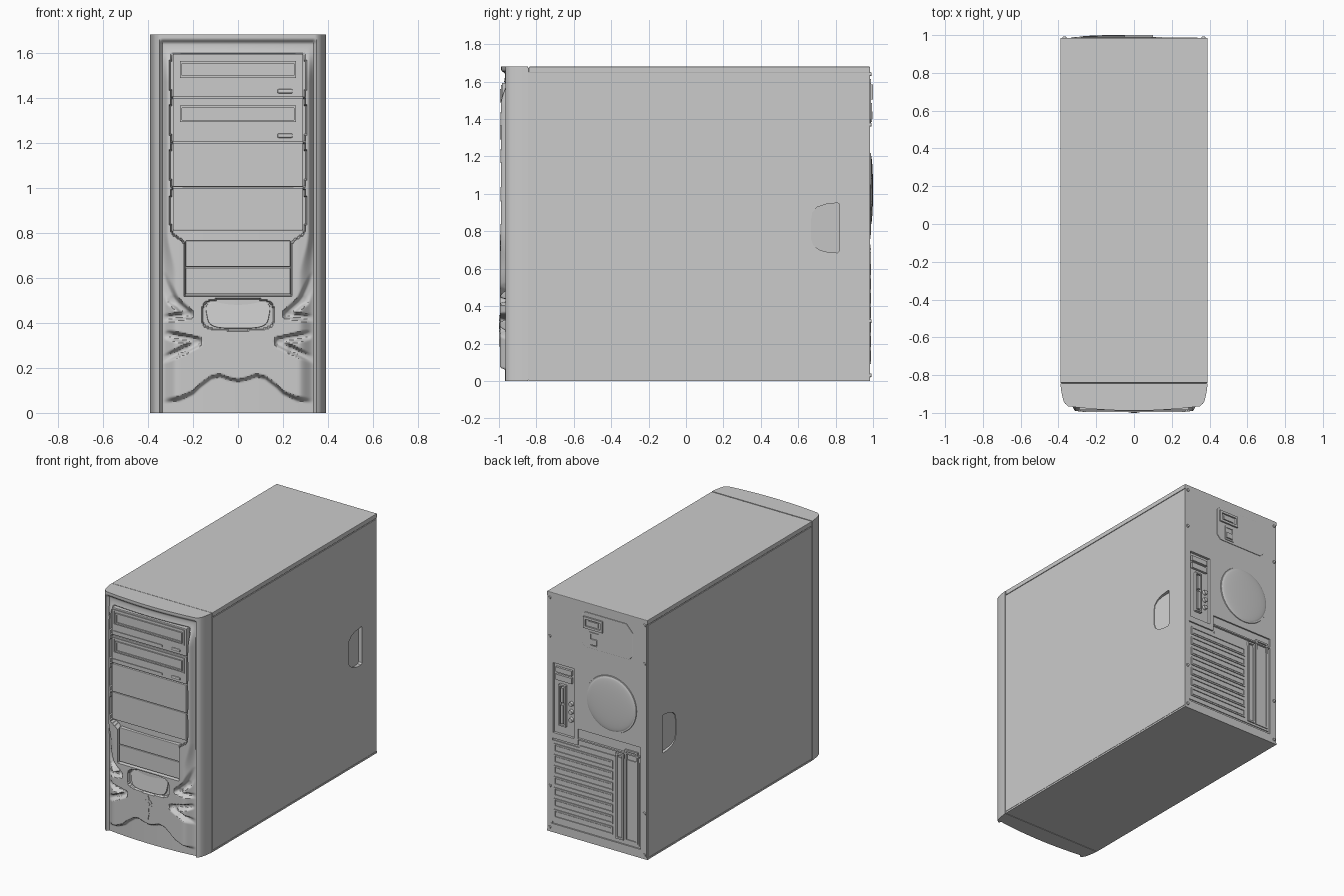
import bpy, bmesh, math
from mathutils import Vector, Matrix

if "Cube" in bpy.data.objects:
    bpy.data.objects.remove(bpy.data.objects["Cube"])


def make(name, bm, angle=None, bevel=0):
    bmesh.ops.recalc_face_normals(bm, faces=bm.faces)
    me = bpy.data.meshes.new(name)
    bm.to_mesh(me)
    bm.free()
    ob = bpy.data.objects.new(name, me)
    bpy.context.collection.objects.link(ob)
    if bevel:
        m = ob.modifiers.new("bevel", "BEVEL")
        m.width, m.segments, m.limit_method = bevel, 2, "ANGLE"
    if angle:
        bpy.ops.object.select_all(action="DESELECT")
        ob.select_set(True)
        bpy.context.view_layer.objects.active = ob
        bpy.ops.object.shade_smooth_by_angle(angle=math.radians(angle))
    return ob


def add_box(bm, x0, x1, y0, y1, z0, z1):
    c = Vector(((x0 + x1) / 2, (y0 + y1) / 2, (z0 + z1) / 2))
    s = Matrix.Diagonal((abs(x1 - x0), abs(y1 - y0), abs(z1 - z0), 1))
    bmesh.ops.create_cube(bm, size=1, matrix=Matrix.Translation(c) @ s)


def box(name, *b, bevel=0):
    bm = bmesh.new()
    add_box(bm, *b)
    return make(name, bm, bevel=bevel)


def frame(name, x0, x1, y0, y1, z0, z1, w):
    bm = bmesh.new()
    add_box(bm, x0, x0 + w, y0, y1, z0, z1)
    add_box(bm, x1 - w, x1, y0, y1, z0, z1)
    add_box(bm, x0 + w, x1 - w, y0, y1, z0, z0 + w)
    add_box(bm, x0 + w, x1 - w, y0, y1, z1 - w, z1)
    return make(name, bm)


def loft(name, a, b, bevel=0, angle=None):
    """Solid between two matching outlines."""
    bm = bmesh.new()
    va, vb = [bm.verts.new(p) for p in a], [bm.verts.new(p) for p in b]
    bm.faces.new(va)
    bm.faces.new(vb[::-1])
    for i in range(len(a)):
        j = (i + 1) % len(a)
        bm.faces.new((va[i], va[j], vb[j], vb[i]))
    return make(name, bm, angle, bevel)


def disc(name, x, z, r, y0, y1, n=24, r2=None):
    ring = [(math.cos(2 * math.pi * i / n), math.sin(2 * math.pi * i / n)) for i in range(n)]
    r2 = r if r2 is None else r2
    return loft(name, [(x + r * c, y0, z + r * s) for c, s in ring],
                [(x + r2 * c, y1, z + r2 * s) for c, s in ring], angle=30)


def cut(ob, cutter):
    cutter.hide_render = True
    cutter.display_type = "WIRE"
    m = ob.modifiers.new("cut", "BOOLEAN")
    m.operation, m.solver, m.object = "DIFFERENCE", "EXACT", cutter


def S(a, b, t):
    t = min(1, max(0, (t - a) / (b - a)))
    return t * t * (3 - 2 * t)


def interp(pts, x):
    for (x0, y0), (x1, y1) in zip(pts, pts[1:]):
        if x <= x1:
            return y0 + (y1 - y0) * (x - x0) / (x1 - x0)
    return pts[-1][1]


def seg_dist(p, a, b):
    p, a, b = Vector(p), Vector(a), Vector(b)
    t = max(0, min(1, (p - a).dot(b - a) / (b - a).length_squared))
    return (p - a - (b - a) * t).length


# Sculpted front bezel: plan curve swept up, relief pushed along y
ARCH = [(0, .135), (.04, .143), (.08, .158), (.12, .148), (.17, .11), (.2, .08), (.26, .052), (.34, .04)]
GROOVES = [((.34, .6), (.29, .5), .03), ((.29, .5), (.22, .44), .026), ((.22, .435), (.33, .42), .02),
           ((.18, .32), (.31, .345), .024), ((.18, .31), (.24, .28), .022), ((.24, .28), (.34, .235), .022)]


def relief(x, z):
    ax = abs(x)
    front = -.988 + .017 * (ax / .3) ** 2
    well = .02 * S(.35, .335, ax) * S(1.662, 1.64, z)
    m = S(.34, .27 + .04 * S(.6, .8, z), ax) * S(1.635, 1.47, z)
    m *= S(0, .025, z - interp(ARCH, ax))
    if z < .7:
        for a, b, r in GROOVES:
            m *= 1 - .9 * S(r, r * .3, seg_dist((ax, z), a, b))
        if (ax / .158) ** 4 + ((z - .437) / .07) ** 4 < 1:
            m *= .3
    scallop = .013 * abs(math.sin(math.pi * (z - .8) / .2))
    limit = .237 + S(.75, .806, z) * (.056 + scallop)
    if .522 < z < 1.597 and ax < limit:
        m = 0
    return max(-.995, front + well - .04 * m)


side = [(.39, -.845), (.385, -.885), (.379, -.915), (.373, -.938), (.366, -.95), (.357, -.958)]
N = 116
xs = [-.348 + .696 * i / N for i in range(N + 1)]
zs = [1.68 * i / 270 for i in range(271)]
bm = bmesh.new()
rows = []
for z in zs:
    row = [(-x, y) for x, y in side] + [(x, relief(x, z)) for x in xs] + side[::-1]
    rows.append([bm.verts.new((x, y, z)) for x, y in row])
for r0, r1 in zip(rows, rows[1:]):
    for i in range(len(r0) - 1):
        bm.faces.new((r0[i], r0[i + 1], r1[i + 1], r1[i]))
    bm.faces.new((r0[-1], r0[0], r1[0], r1[-1]))
bm.faces.new(rows[0])
bm.faces.new(rows[-1])
make("front_bezel", bm, 40)

# Optical drives
for i in range(2):
    d = -.197 * i
    box(f"drive_face_{i}", -.289, .289, -.985, -.94, 1.402 + d, 1.594 + d, bevel=.003)
    frame(f"drive_tray_rim_{i}", -.278, .275, -.99, -.98, 1.475 + d, 1.583 + d, .008)
    frame(f"drive_tray_inner_rim_{i}", -.258, .258, -.994, -.98, 1.488 + d, 1.562 + d, .01)
    box(f"drive_tray_panel_{i}", -.245, .245, -.989, -.98, 1.5 + d, 1.55 + d)
    box(f"drive_ledge_{i}", -.278, .105, -.99, -.98, 1.422 + d, 1.433 + d)
    box(f"drive_button_{i}", .175, .243, -.993, -.98, 1.419 + d, 1.438 + d, bevel=.006)

# Blank bay covers
for i, (w, z0, z1) in enumerate([(.289, 1.004, 1.199), (.289, .81, 1.0), (.233, .648, .765), (.233, .527, .644)]):
    box(f"bay_cover_{i}", -w, w, -.986, -.94, z0, z1, bevel=.004)

# Tilted scoop button below the bays
pts = []
for i in range(48):
    c, s = math.cos(math.tau * i / 48), math.sin(math.tau * i / 48)
    h = .062 * math.copysign(abs(s) ** .5, s)
    pts.append((.147 * math.copysign(abs(c) ** .5, c) * (1 + h * 1.2 - .05), h))
loft("scoop_button", [(x, -.986 + h * .14, .437 + h) for x, h in pts],
     [(x, -.94, .437 + h) for x, h in pts], bevel=.004)

# Power button: round ring, diamond cap and pointed stem
disc("power_ring", 0, .295, .03, -.96, -.998)
disc("power_cap", 0, .295, .022, -.99, -1.0, n=4, r2=.016)
for n, tip, mid, root in (("lower_stem", .185, .225, .27), ("upper_stem", .352, .332, .32)):
    o = [(0, tip), (.008, mid), (.004, root), (-.004, root), (-.008, mid)]
    loft(n, [(x, -.999, z) for x, z in o], [(x, -.97, z) for x, z in o])

# Case shell
box("inner_chassis", -.355, .355, -.85, .95, .01, 1.65)
box("top_rail", -.385, .385, -.845, .97, 1.61, 1.66)
box("top_cover", -.39, .39, -.841, .985, 1.648, 1.68, bevel=.004)
box("floor_plate", -.39, .39, -.841, .985, 0, .012)
box("front_seam", -.385, .385, -.86, -.83, .005, 1.672)
D = [(.82, .695), (.82, .945), (.81, .952), (.745, .944), (.7, .928), (.675, .9), (.668, .86),
     (.668, .76), (.68, .725), (.715, .7), (.76, .688), (.81, .685)]
for s, n in ((1, "right"), (-1, "left")):
    p = box(n + "_side_panel", s * .35, s * .39, -.841, .981, .014, 1.643)
    cut(p, loft(n + "_handle_cutter", [(s * .42, y, z) for y, z in D],
                [(s * (.386 - .025 * (y - .668) / .152), y, z) for y, z in D]))

# Rear panel with recesses for ports and expansion slots
rear = box("rear_panel", -.385, .385, .93, .985, .01, 1.66)
cut(rear, box("port_cutter", .18, .343, .967, 1.02, .7, 1.19))
L = [(.36, .06), (.36, .66), (.15, .66), (.15, .775), (-.335, .775), (-.335, .06)]
cut(rear, loft("slot_area_cutter", [(x, .975, z) for x, z in L], [(x, 1.02, z) for x, z in L]))
L2 = [(.348, .075), (.348, .645), (.138, .645), (.138, .66), (-.323, .66), (-.323, .075)]
loft("slot_plate", [(x, .97, z) for x, z in L2], [(x, .981, z) for x, z in L2])
for i in range(7):
    z = .105 + .077 * i
    frame(f"slot_rim_{i}", -.12, .335, .975, .987, z, z + .058, .009)
    box(f"slot_cover_{i}", -.105, .32, .975, .984, z + .014, z + .044)
frame("slot_clamp", -.205, -.145, .975, .99, .09, .69, .012)
frame("slot_clamp_cover", -.315, -.215, .975, .987, .09, .73, .012)
box("slot_top_lip", -.33, .145, .975, .99, .7, .71)

# Motherboard ports
box("port_block_upper", .2, .325, .96, .983, 1.13, 1.165)
box("port_block_lower", .2, .325, .96, .983, 1.075, 1.115)
frame("long_port_rim", .245, .3, .96, .986, .76, 1.05, .01)
box("long_port_upper", .262, .283, .96, .988, .93, 1.03)
box("long_port_lower", .262, .283, .96, .988, .78, .91)
for i in range(3):
    disc(f"audio_jack_{i}", .21, .93 - .056 * i, .018, .96, .985, 16, .014)

# Power supply plate, socket and switch
P = [(.117, 1.4), (.117, 1.59), (.09, 1.615), (-.23, 1.615), (-.28, 1.56), (-.28, 1.4), (-.25, 1.37), (.09, 1.37)]
loft("power_supply_plate", [(x, .975, z) for x, z in P], [(x, .989, z) for x, z in P], bevel=.002)
frame("socket_rim", -.05, .1, .98, 1.0, 1.505, 1.585, .016)
box("socket_core", -.015, .065, .98, .995, 1.53, 1.56)
frame("switch_rim", -.015, .055, .98, .994, 1.385, 1.485, .01)
box("switch_rocker", -.004, .044, .98, .998, 1.4, 1.44, bevel=.003)

# Domed fan cover
disc("fan_rim", -.11, 1.02, .2, .98, .989, 48, .196)
bm = bmesh.new()
bmesh.ops.create_uvsphere(bm, u_segments=48, v_segments=16, radius=1, matrix=Matrix.Translation(
    (-.11, .987, 1.02)) @ Matrix.Diagonal((.19, .013, .19, 1)) @ Matrix.Rotation(math.pi / 2, 4, "X"))
make("fan_dome", bm, 60)

# Rear screws
for s in (1, -1):
    for i, z in enumerate((.03, .32, 1.37, 1.64)):
        disc(f"screw_{'left' if s < 0 else 'right'}_{i}", s * .368, z, .012, .98, .992, 12, .009)
